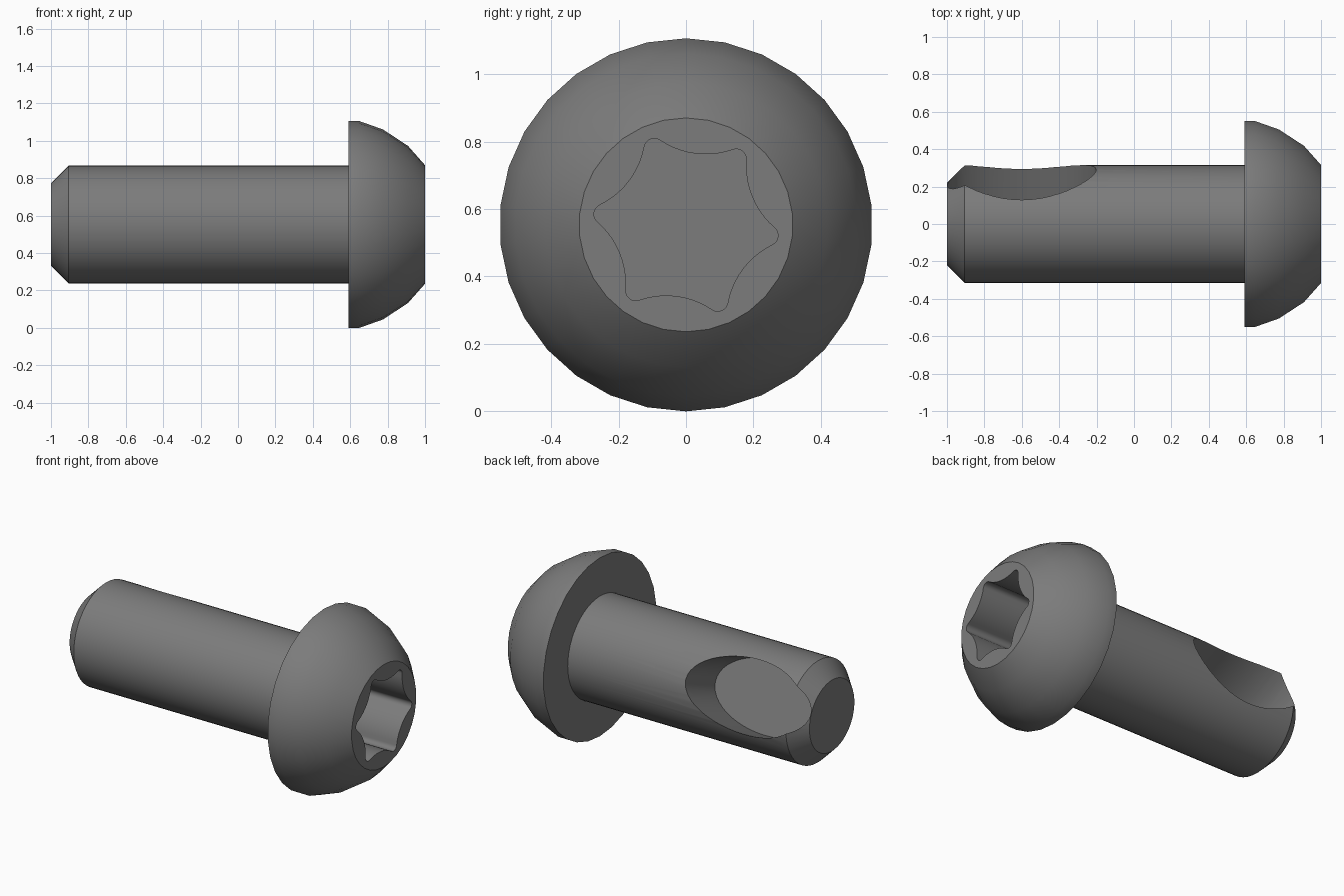
import bpy, bmesh, math
from mathutils import Vector

if "Cube" in bpy.data.objects:
    bpy.data.objects.remove(bpy.data.objects["Cube"])

ZC = 0.553  # height of the screw axis

steel = bpy.data.materials.new("dark_grey_steel")
steel.diffuse_color = (0.2, 0.2, 0.2, 1)
steel.use_nodes = True
steel.node_tree.nodes["Principled BSDF"].inputs["Base Color"].default_value = steel.diffuse_color


def loft(name, rings):
    """Closed solid through rings of points, capped at both ends."""
    bm = bmesh.new()
    loops = [[bm.verts.new(p) for p in ring] for ring in rings]
    n = len(loops[0])
    for a, b in zip(loops, loops[1:]):
        for i in range(n):
            j = (i + 1) % n
            bm.faces.new((a[i], a[j], b[j], b[i]))
    bm.faces.new(loops[0])
    bm.faces.new(loops[-1])
    bmesh.ops.recalc_face_normals(bm, faces=bm.faces)
    me = bpy.data.meshes.new(name)
    bm.to_mesh(me)
    bm.free()
    me.materials.append(steel)
    ob = bpy.data.objects.new(name, me)
    bpy.context.collection.objects.link(ob)
    return ob


def turned(name, profile, sides, phase=0.0):
    """Revolve (x, radius) pairs around the screw axis."""
    angles = [phase + 2 * math.pi * i / sides for i in range(sides)]
    return loft(name, [[(x, r * math.cos(a), ZC + r * math.sin(a)) for a in angles]
                       for x, r in profile])


def carve(ob, cutter):
    """Subtract the cutter, then smooth the part with sharp edges kept."""
    bpy.ops.object.select_all(action='DESELECT')
    bpy.context.view_layer.objects.active = ob
    ob.select_set(True)
    mod = ob.modifiers.new("cut", 'BOOLEAN')
    mod.operation = 'DIFFERENCE'
    mod.solver = 'EXACT'
    mod.object = cutter
    bpy.ops.object.modifier_apply(modifier=mod.name)
    bpy.data.objects.remove(cutter)
    bpy.ops.object.shade_smooth_by_angle(angle=math.radians(30))


def star_outline(tip=0.275, valley=0.213, e=0.03, turn=math.radians(-7.4)):
    """Six-lobed outline: small tip arcs tangent to wide hollow arcs."""
    c1, k = tip - e, math.cos(math.pi / 6)
    big = (c1**2 + valley**2 - 2 * c1 * valley * k - e**2) / (2 * e - 2 * valley + 2 * c1 * k)
    c2 = valley + big
    d = Vector((c2 * k, c2 * 0.5)) - Vector((c1, 0))
    half_tip = math.atan2(d.y, d.x)                  # half sweep of tip arc
    half_val = math.pi - half_tip + math.pi / 6      # half sweep of hollow arc
    half_val = abs(math.pi / 6 - half_tip) if half_val > math.pi / 2 else half_val
    pts = []
    for lobe in range(6):
        base = turn + lobe * math.pi / 3
        for i in range(9):
            a = base + half_tip * (i / 4 - 1)
            pts.append((c1 * math.cos(base) + e * math.cos(a),
                        c1 * math.sin(base) + e * math.sin(a)))
        mid = base + math.pi / 6
        for i in range(1, 10):
            a = mid + math.pi + half_val * (1 - i / 5)
            pts.append((c2 * math.cos(mid) + big * math.cos(a),
                        c2 * math.sin(mid) + big * math.sin(a)))
    return pts


# Domed head with a six-lobed drive recess
head = turned("head", [(0.59, 0.553), (0.648, 0.553), (0.775, 0.508),
                       (0.909, 0.42), (1.0, 0.317)], 30, math.radians(6))
star = star_outline()
recess = loft("recess_cutter", [[(x, y, ZC + z) for y, z in star] for x in (0.67, 1.1)])
recess.hide_render = True
carve(head, recess)

# Shaft with a chamfered tip and an oval blind pocket in its back
shaft = turned("shaft", [(-1.0, 0.22), (-0.905, 0.315), (0.6, 0.315)], 48)
tilt = math.radians(22.6)
out = Vector((0, math.cos(tilt), math.sin(tilt)))
side = Vector((0, -math.sin(tilt), math.cos(tilt)))
centre = Vector((-0.6, 0, ZC))
oval = [2 * math.pi * i / 48 for i in range(48)]
pocket = loft("pocket_cutter", [[centre + out * d + side * 0.215 * math.sin(a)
                                 + Vector((0.398 * math.cos(a), 0, 0)) for a in oval]
                                for d in (0.0, 0.5)])
pocket.hide_render = True
carve(shaft, pocket)
